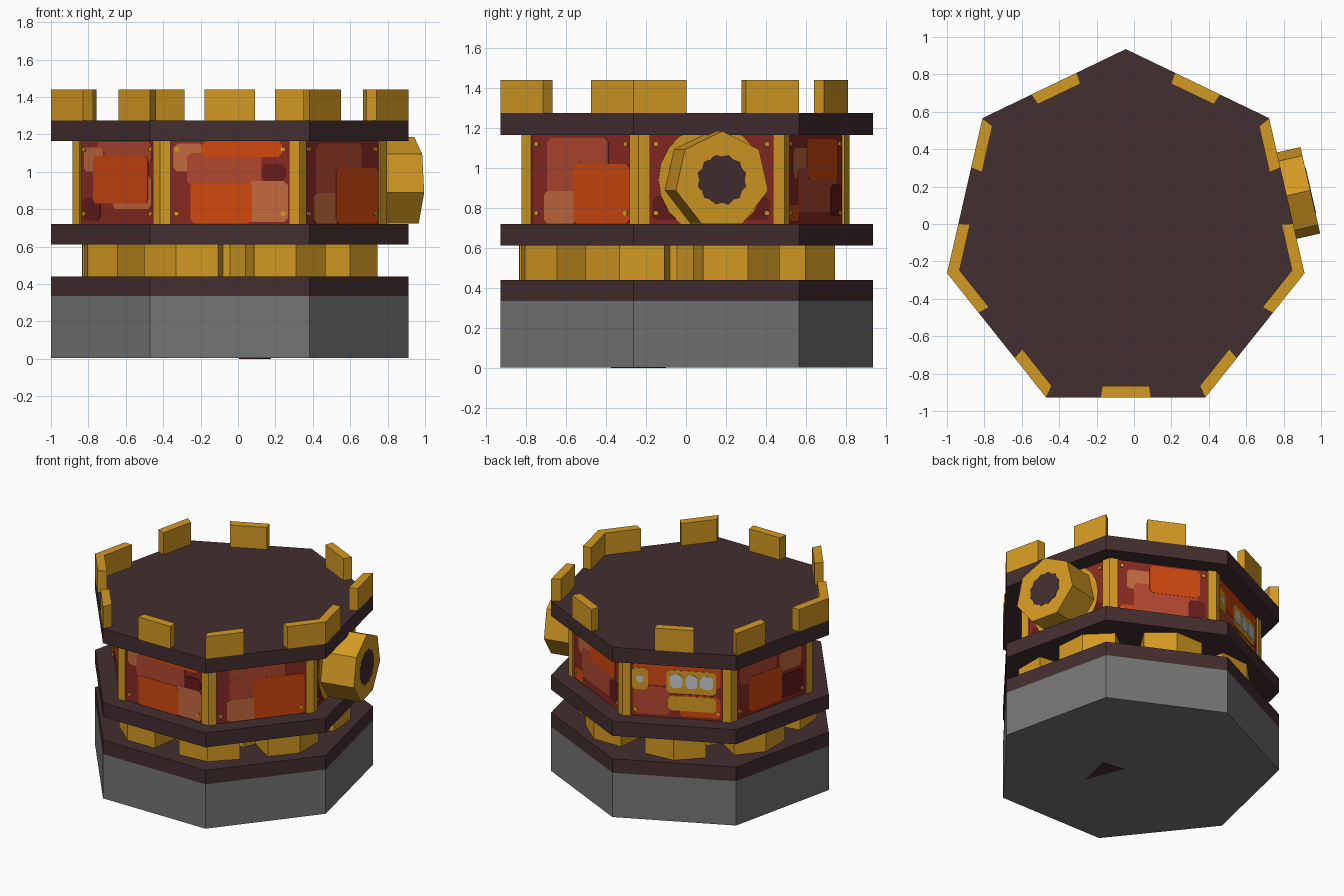
import bpy, bmesh, math
from mathutils import Matrix, Vector

cube = bpy.data.objects.get("Cube")
if cube:
    bpy.data.objects.remove(cube, do_unlink=True)


def material(name, rgb):
    lin = [(c / 255 / 12.92 if c < 11 else ((c / 255 + 0.055) / 1.055) ** 2.4) for c in rgb]
    m = bpy.data.materials.new(name)
    m.use_nodes = True
    m.diffuse_color = (*lin, 1)
    m.node_tree.nodes["Principled BSDF"].inputs["Base Color"].default_value = (*lin, 1)
    return m


GREY = material("stone grey", (118, 117, 117))
BROWN = material("dark brown", (68, 46, 48))
GOLD = material("gold", (212, 154, 34))
RED = material("deep red", (137, 42, 34))
ORANGE = material("orange", (208, 72, 16))
BRICK = material("brick", (178, 72, 48))
TAN = material("tan", (196, 106, 62))
MAROON = material("maroon", (102, 28, 26))
PALE = material("pale", (200, 202, 206))

CENTRE = Vector((-0.044, -0.045, 0))
HOME = Matrix.Translation(CENTRE)
STEP = math.tau / 7
R, R_WALL = 0.98, 0.862


def polar(radius, angle):
    return Vector((radius * math.cos(angle), radius * math.sin(angle)))


def ring(radius, n=7, start=math.pi / 2):
    return [polar(radius, start + i * math.tau / n) for i in range(n)]


def prism(name, pts, low, high, mat, matrix=HOME):
    """Extrude a flat outline between two heights of a frame."""
    bm = bmesh.new()
    face = bm.faces.new([bm.verts.new((p[0], p[1], low)) for p in pts])
    ext = bmesh.ops.extrude_face_region(bm, geom=[face])
    top = [v for v in ext["geom"] if isinstance(v, bmesh.types.BMVert)]
    bmesh.ops.translate(bm, verts=top, vec=(0, 0, high - low))
    bmesh.ops.recalc_face_normals(bm, faces=bm.faces)
    mesh = bpy.data.meshes.new(name)
    bm.to_mesh(mesh)
    bm.free()
    mesh.materials.append(mat)
    ob = bpy.data.objects.new(name, mesh)
    ob.matrix_world = matrix
    bpy.context.collection.objects.link(ob)
    return ob


def side_frame(angle):
    """Frame with x along the wall, y up and z outward."""
    c, s = math.cos(angle), math.sin(angle)
    rot = Matrix(((-s, 0, c, 0), (c, 0, s, 0), (0, 1, 0, 0), (0, 0, 0, 1)))
    return HOME @ rot


def rounded(x0, x1, y0, y1, c=0.02):
    return [(x0 + c, y0), (x1 - c, y0), (x1, y0 + c), (x1, y1 - c),
            (x1 - c, y1), (x0 + c, y1), (x0, y1 - c), (x0, y0 + c)]


# Stacked heptagonal storeys
prism("stone_base", ring(R), 0.003, 0.335, GREY)
prism("base_slab", ring(R), 0.335, 0.44, BROWN)
prism("neck_core", ring(0.6, 8), 0.44, 0.612, GOLD)
prism("lower_slab", ring(R), 0.612, 0.72, BROWN)
prism("wall", ring(R_WALL - 0.014), 0.72, 1.165, RED)
prism("roof_slab", ring(R), 1.165, 1.275, BROWN)
prism("underside_mark", [(0.16, -0.33), (0.22, -0.08), (0.05, -0.055)], 0, 0.003, BROWN)

# Wedge blocks around the neck
for i in range(8):
    a = math.radians(25 + 45 * i)
    wedge = [polar(0.84, a), polar(0.79, a + 0.27), polar(0.5, a + 0.3),
             polar(0.5, a - 0.3), polar(0.79, a - 0.27)]
    prism("neck_block", wedge, 0.44, 0.612, GOLD)

# Corner pillars
corners = ring(R_WALL)
for i, v in enumerate(corners):
    before = (corners[i - 1] - v).normalized() * 0.058
    after = (corners[(i + 1) % 7] - v).normalized() * 0.058
    prism("corner_pillar", [v, v + after, v * 0.88, v + before], 0.72, 1.165, GOLD)

# Battlements: each side holds either one middle block or two end blocks
outer = ring(R)
middle_sides = (0, 3, 6)
for i in range(7):
    a, b = outer[i], outer[(i + 1) % 7]
    spans = [(0.34, 0.66)] if i in middle_sides else [(0, 0.32), (0.68, 1)]
    for s, t in spans:
        p, q = a.lerp(b, s), a.lerp(b, t)
        prism("battlement", [p, q, q * 0.93, p * 0.93], 1.275, 1.44, GOLD)

# Painted patches per wall, counted anticlockwise from the back
patches = {
    0: [(ORANGE, -0.3, 0.3, 0.96, 1.15), (BRICK, -0.3, -0.05, 0.74, 0.95),
        (ORANGE, 0.02, 0.3, 0.74, 0.9),
        (GOLD, -0.31, -0.2, 0.92, 1.08), (GOLD, -0.07, 0.27, 0.91, 1.08),
        (GOLD, -0.06, 0.27, 0.78, 0.89), (PALE, -0.28, -0.23, 0.97, 1.03),
        (PALE, -0.05, 0.04, 0.95, 1.05), (PALE, 0.06, 0.14, 0.95, 1.05),
        (PALE, 0.16, 0.25, 0.95, 1.05)],
    1: [(BRICK, -0.28, 0.05, 0.96, 1.14), (TAN, 0.08, 0.28, 0.95, 1.1),
        (MAROON, 0.1, 0.3, 0.75, 0.92), (ORANGE, -0.2, 0.1, 0.74, 1.0)],
    2: [(BRICK, -0.18, 0.29, 1.05, 1.16), (TAN, -0.29, -0.12, 1.0, 1.13),
        (TAN, -0.04, 0.29, 0.8, 0.98), (MAROON, -0.3, -0.15, 0.74, 0.86),
        (ORANGE, -0.21, 0.26, 0.83, 1.085)],
    3: [(TAN, -0.3, -0.14, 1.0, 1.15), (BRICK, -0.23, 0.17, 0.93, 1.1),
        (ORANGE, -0.15, 0.28, 1.08, 1.163), (TAN, 0.1, 0.31, 0.73, 0.95),
        (MAROON, 0.17, 0.3, 0.95, 1.04), (ORANGE, -0.21, 0.12, 0.724, 0.94)],
    4: [(BRICK, -0.22, 0.17, 1.0, 1.15), (BRICK, -0.22, 0, 0.87, 1.04),
        (TAN, -0.24, -0.03, 0.724, 0.885), (ORANGE, -0.05, 0.31, 0.724, 1.02)],
    5: [(MAROON, -0.3, 0.3, 0.74, 0.86)],
    6: [(TAN, -0.25, -0.07, 0.95, 1.1), (BRICK, -0.2, 0.25, 0.78, 1.0),
        (ORANGE, -0.3, -0.18, 0.73, 0.82), (MAROON, 0.18, 0.3, 0.76, 0.92),
        (ORANGE, -0.09, 0.26, 0.94, 1.15)],
}
FLAT = math.cos(STEP / 2)
wall_d = (R_WALL - 0.014) * FLAT
for i, items in patches.items():
    frame = side_frame(math.pi / 2 + (i + 0.5) * STEP)
    for n, (mat, u0, u1, v0, v1) in enumerate(items):
        prism("wall_patch", rounded(u0, u1, v0, v1), wall_d - 0.002,
              wall_d + 0.002 + n * 0.0007, mat, frame)
    # Small rivets near the panel corners
    for u in (-0.285, 0.285):
        for v in (0.775, 1.12):
            prism("rivet", rounded(u - 0.013, u + 0.013, v - 0.013, v + 0.013, 0.008),
                  wall_d, wall_d + 0.0095, GOLD, frame)

# Heptagonal port on one wall, with a trim disc behind it
frame = side_frame(math.pi / 2 + 5.5 * STEP) @ Matrix.Translation((0, 0.942, 0))
prism("port_trim", ring(0.215, 16), wall_d, wall_d + 0.009, GOLD, frame)
prism("port_trim_edge", ring(0.27, 20), wall_d - 0.002, wall_d + 0.005, GOLD, frame)
prism("port_housing", ring(0.243), 0.7, 1.012, GOLD, frame)
jagged = [polar(0.128 if i % 2 else 0.116, i * math.tau / 24) for i in range(24)]
prism("port_opening", jagged, 1.008, 1.015, BROWN, frame)
